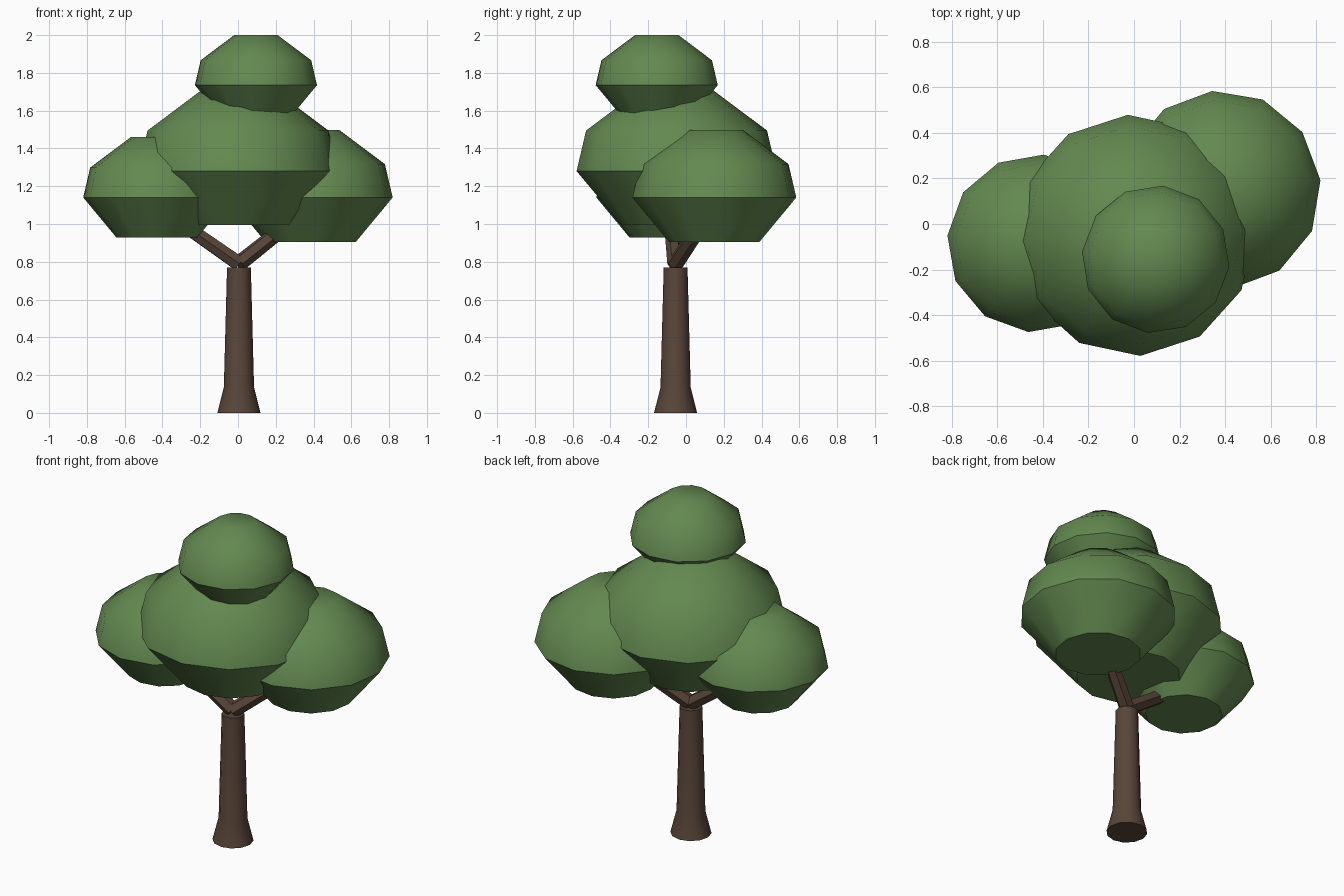
import bpy
import math
from mathutils import Vector

if "Cube" in bpy.data.objects:
    bpy.data.objects.remove(bpy.data.objects["Cube"], do_unlink=True)


def make_material(name, color):
    mat = bpy.data.materials.new(name)
    mat.use_nodes = True
    mat.diffuse_color = color
    mat.node_tree.nodes["Principled BSDF"].inputs["Base Color"].default_value = color
    return mat


leaf_green = make_material("leaf green", (0.125, 0.25, 0.08, 1))
bark_brown = make_material("bark brown", (0.1, 0.06, 0.04, 1))


def lathe(name, profile, sides, location, turn, mat, sharp_rings):
    """Closed turned solid; profile holds (radius, height) pairs from bottom to top."""
    verts, faces = [], []
    for radius, z in profile:
        for i in range(sides):
            a = math.radians(turn) + math.tau * i / sides
            verts.append((radius * math.cos(a), radius * math.sin(a), z))
    for r in range(len(profile) - 1):
        for i in range(sides):
            j = (i + 1) % sides
            low, high = r * sides, (r + 1) * sides
            faces.append((low + i, low + j, high + j, high + i))
    faces.append(tuple(reversed(range(sides))))
    faces.append(tuple(range(len(verts) - sides, len(verts))))
    mesh = bpy.data.meshes.new(name)
    mesh.from_pydata(verts, [], faces)
    mesh.materials.append(mat)
    mesh.shade_smooth()
    # Creases run around the chosen rings only
    for edge in mesh.edges:
        ring_a, ring_b = (v // sides for v in edge.vertices)
        edge.use_edge_sharp = ring_a == ring_b and ring_a in sharp_rings
    obj = bpy.data.objects.new(name, mesh)
    obj.location = location
    bpy.context.collection.objects.link(obj)
    return obj


# Foliage clumps: one shared profile, scaled by rim radius
CLUMP = [(0.55, -0.54), (1, 0), (0.905, 0.405), (0.35, 0.82)]


def clump(name, location, radius, turn):
    profile = [(r * radius, z * radius) for r, z in CLUMP]
    return lathe(name, profile, 12, location, turn, leaf_green, (0, 1))


clump("foliage_middle", (0, -0.05, 1.28), 0.53, 3)
clump("foliage_left", (0.385, 0.15, 1.14), 0.436, 5.5)
clump("foliage_right", (-0.43, -0.085, 1.14), 0.391, -5)
clump("foliage_top", (0.095, -0.155, 1.735), 0.325, -6)

# Trunk with flared foot
lathe("trunk", [(0.114, 0), (0.08, 0.135), (0.063, 0.77)], 12,
      (0.005, -0.055, 0), 0, bark_brown, (0, 2))

# Branches reach from the trunk top into the side clumps
fork = Vector((0.005, -0.055, 0.79))
for side, tip in (("left", (0.37, 0.14, 1.08)), ("right", (-0.41, -0.085, 1.08))):
    span = Vector(tip) - fork
    branch = lathe("branch_" + side, [(0.044, 0), (0.038, span.length)], 6,
                   fork, 0, bark_brown, (0, 1))
    branch.data.shade_flat()
    branch.rotation_euler = span.to_track_quat("Z", "Y").to_euler()
